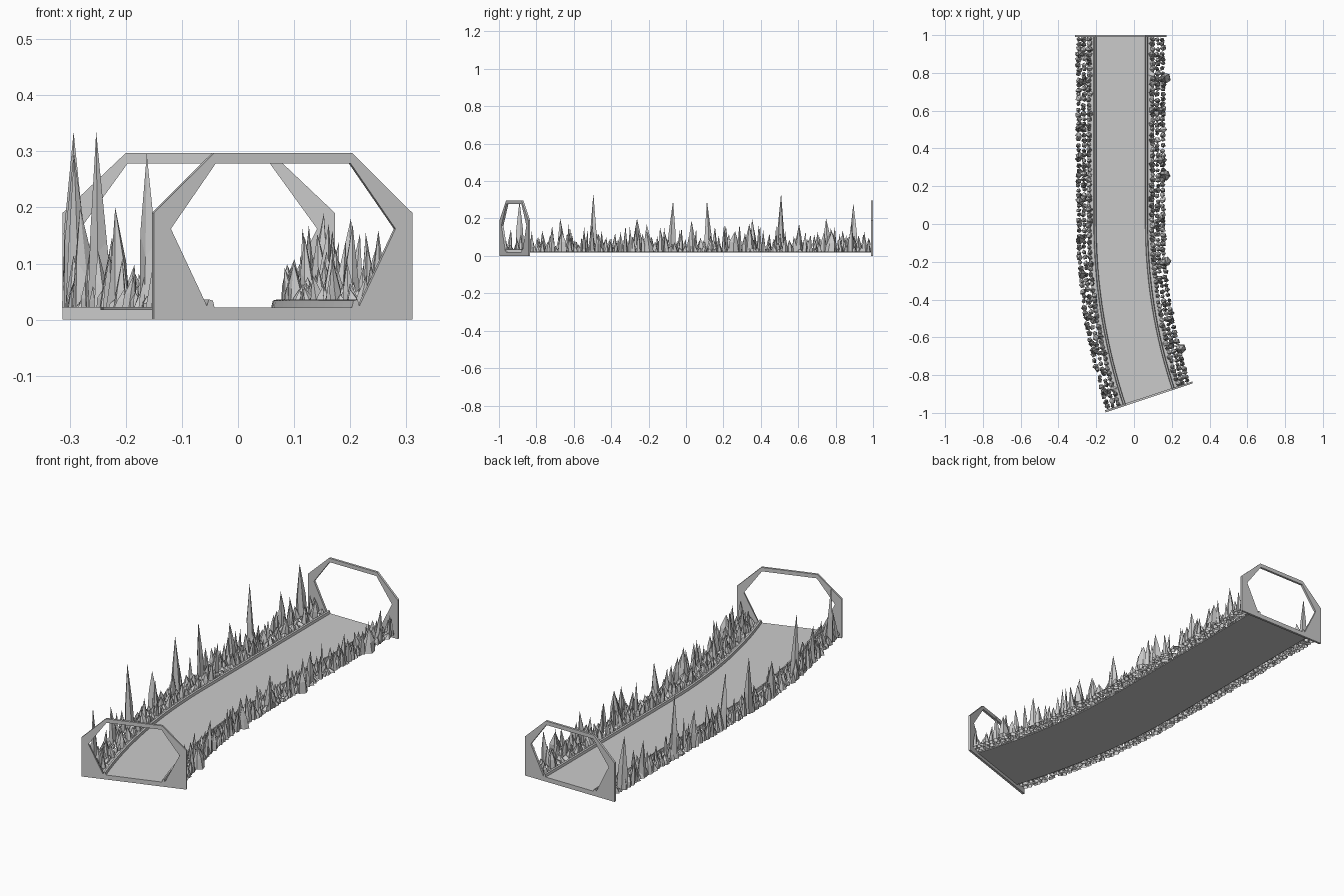
import bpy, bmesh, math, random
from mathutils import Vector

if "Cube" in bpy.data.objects:
    bpy.data.objects.remove(bpy.data.objects["Cube"])

random.seed(7)
X0, Y0, R, ANG = -0.07, 0.007, 2.93, 0.322   # straight run, then a gentle arc
STRAIGHT = 1.0 - Y0
LENGTH = STRAIGHT + R * ANG


def place(s, u, z):
    """Point at distance s along the track, u across it, height z."""
    if s <= STRAIGHT:
        return Vector((X0 + u, 1.0 - s, z))
    a = (s - STRAIGHT) / R
    return Vector((X0 + R * (1 - math.cos(a)) + u * math.cos(a),
                   Y0 - R * math.sin(a) + u * math.sin(a), z))


def finish(name, bm, closed=True):
    if closed:
        bmesh.ops.recalc_face_normals(bm, faces=bm.faces)
    me = bpy.data.meshes.new(name)
    bm.to_mesh(me)
    bm.free()
    ob = bpy.data.objects.new(name, me)
    bpy.context.collection.objects.link(ob)
    return ob


def sweep(name, profile, stations):
    """Sweep a closed (u, z) profile along the track."""
    bm = bmesh.new()
    rings = [[bm.verts.new(place(s, u, z)) for u, z in profile] for s in stations]
    n = len(profile)
    for a, b in zip(rings, rings[1:]):
        for i in range(n):
            j = (i + 1) % n
            bm.faces.new((a[i], a[j], b[j], b[i]))
    bm.faces.new(rings[0])
    bm.faces.new(rings[-1])
    return finish(name, bm)


def gate(name, s0, s1):
    """Flat six-sided arch frame standing across the track."""
    half_out = [(0.243, 0.0), (0.243, 0.19), (0.13, 0.297)]
    half_in = [(0.142, 0.022), (0.211, 0.162), (0.127, 0.278)]
    bm = bmesh.new()
    loops = []
    for s in (s0, s1):
        for half in (half_out, half_in):
            pts = half + [(-u, z) for u, z in reversed(half)]
            loops.append([bm.verts.new(place(s, u, z)) for u, z in pts])
    o0, i0, o1, i1 = loops
    for a, b in ((o0, i0), (i0, i1), (i1, o1), (o1, o0)):
        for k in range(6):
            j = (k + 1) % 6
            bm.faces.new((a[k], a[j], b[j], b[k]))
    return finish(name, bm)


def rock(bm, s, u, r, h, lean=0.0, sides=5):
    """Jagged open-bottomed shard."""
    z0 = 0.022
    t0 = random.uniform(0, math.tau)
    tip = (s + random.uniform(-.4, .4) * r, u + lean)
    low, mid = [], []
    for k in range(sides):
        t = t0 + math.tau * k / sides
        q = r * random.uniform(0.8, 1.15)
        low.append(bm.verts.new(place(s + q * math.cos(t), u + q * math.sin(t), z0)))
        m = q * random.uniform(0.55, 0.95)
        f = random.uniform(0.25, 0.5)
        mid.append(bm.verts.new(place(s + (tip[0] - s) * f + m * math.cos(t),
                                      u + lean * f + m * math.sin(t), z0 + h * f)))
    top = bm.verts.new(place(tip[0], tip[1], z0 + h))
    for k in range(sides):
        j = (k + 1) % sides
        bm.faces.new((low[k], low[j], mid[j], mid[k]))
        bm.faces.new((mid[k], mid[j], top))


def rock_bank(name, side, tall, boulders):
    bm = bmesh.new()
    rows = (0.168, 0.195, 0.222)
    count = 72
    for row, u in enumerate(rows):
        for i in range(count):
            s = 0.02 + (LENGTH - 0.04) * i / (count - 1) + random.uniform(-.006, .006)
            s = min(max(s, 0.02), LENGTH - 0.02)
            p = random.random()
            if p < 0.5:
                h = random.uniform(0.015, 0.05)
            elif p < 0.85:
                h = random.uniform(0.05, 0.10)
            else:
                h = random.uniform(0.10, 0.15)
            if row == 0:
                h *= 0.65
            rock(bm, s, side * (u + random.uniform(-.004, .004)),
                 random.uniform(0.012, 0.019), h, side * random.uniform(-.012, .012))
    for s, h in tall:
        rock(bm, s, side * 0.215, 0.024, h - 0.022, side * 0.008)
    for s in boulders:
        rock(bm, s, side * 0.232, 0.03, 0.11, 0.0, 6)
    return finish(name, bm, False)


# Road slab, kerbs and the flat shoulders beside them
arc = [STRAIGHT + R * ANG * i / 16 for i in range(17)]
stations = [0.0] + arc
sweep("road_slab", [(-.175, .017), (.175, .017), (.175, .022), (-.175, .022)], stations)
for side, label in ((-1, "left"), (1, "right")):
    sweep(label + "_kerb", [(side * u, z) for u, z in
          ((.129, .021), (.132, .034), (.140, .036), (.144, .021))], stations)

# Arch at each end
gate("back_arch", 0.0, 0.011)
gate("front_arch", LENGTH - 0.011, LENGTH)

# Jagged rock banks; the left one carries the tall spires
rock_bank("left_rocks", -1,
          [(0.10, .28), (0.25, .20), (0.49, .335), (0.64, .20), (0.88, .295),
           (1.07, .295), (1.25, .20), (1.46, .335), (1.63, .20), (1.84, .295)], [])
rock_bank("right_rocks", 1,
          [(0.12, .18), (0.4, .17), (0.66, .17), (0.97, .19), (1.22, .17), (1.55, .18)],
          [0.23, 0.74, 1.22, 1.73])
